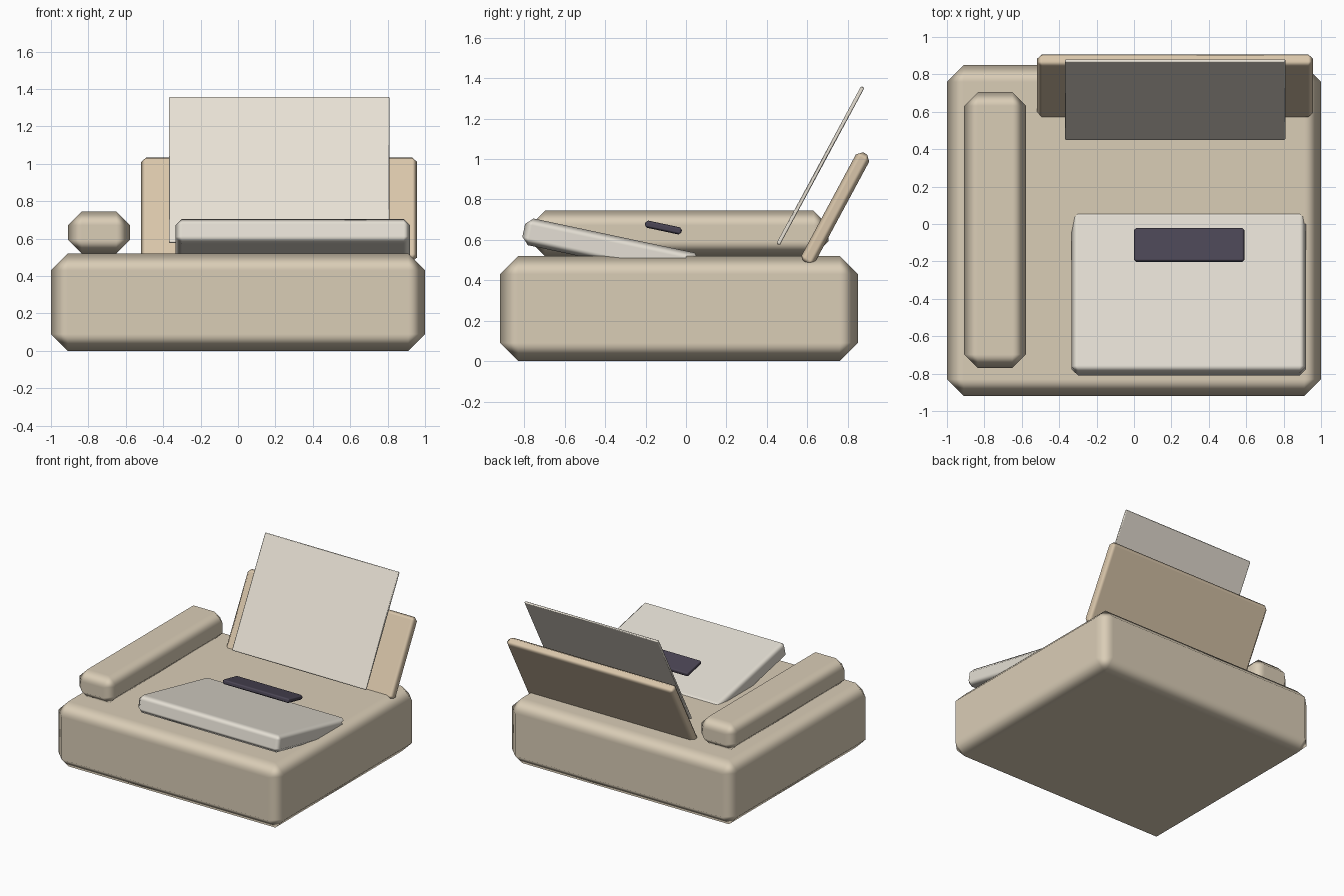
import bpy
import math

if "Cube" in bpy.data.objects:
    bpy.data.objects.remove(bpy.data.objects["Cube"])


def material(name, rgb):
    m = bpy.data.materials.new(name)
    m.diffuse_color = (*rgb, 1)
    m.use_nodes = True
    m.node_tree.nodes["Principled BSDF"].inputs["Base Color"].default_value = m.diffuse_color
    return m


TAN = material("tan_plastic", (0.70, 0.61, 0.47))
WARM = material("warm_tan_plastic", (0.69, 0.56, 0.40))
PALE = material("pale_plastic", (0.78, 0.74, 0.66))
PAPER = material("paper", (0.80, 0.75, 0.66))
DARK = material("dark_screen", (0.07, 0.06, 0.09))


def chamfered_box(name, size, centre, bevel, mat, tilt=0.0):
    """Box with one-segment chamfers, tilted about the x axis (degrees)."""
    bpy.ops.mesh.primitive_cube_add(size=1, location=centre)
    ob = bpy.context.object
    ob.name = name
    ob.scale = size
    bpy.ops.object.transform_apply(location=False, rotation=False, scale=True)
    ob.rotation_euler.x = math.radians(tilt)
    ob.data.materials.append(mat)
    bpy.ops.object.shade_smooth()
    mod = ob.modifiers.new("chamfer", "BEVEL")
    mod.width = bevel
    mod.segments = 1
    mod.harden_normals = True
    return ob


# Main housing
chamfered_box("body", (2.0, 1.77, 0.52), (0, -0.035, 0.26), 0.09, TAN)

# Telephone handset lying along the left side
chamfered_box("handset", (0.33, 1.475, 0.225), (-0.743, -0.033, 0.632), 0.073, TAN)

# Sloping control panel with its screen
chamfered_box("control_panel", (1.255, 0.885, 0.135), (0.293, -0.37, 0.555), 0.035, PALE, -12)
chamfered_box("display", (0.59, 0.185, 0.036), (0.295, -0.112, 0.661), 0.012, DARK, -12)

# Paper support leaning back, and the sheet in front of it
chamfered_box("paper_tray", (1.475, 0.075, 0.62), (0.22, 0.739, 0.755), 0.026, WARM, -28.3)
chamfered_box("paper_sheet", (1.18, 0.019, 0.885), (0.22, 0.665, 0.967), 0.006, PAPER, -28.3)
